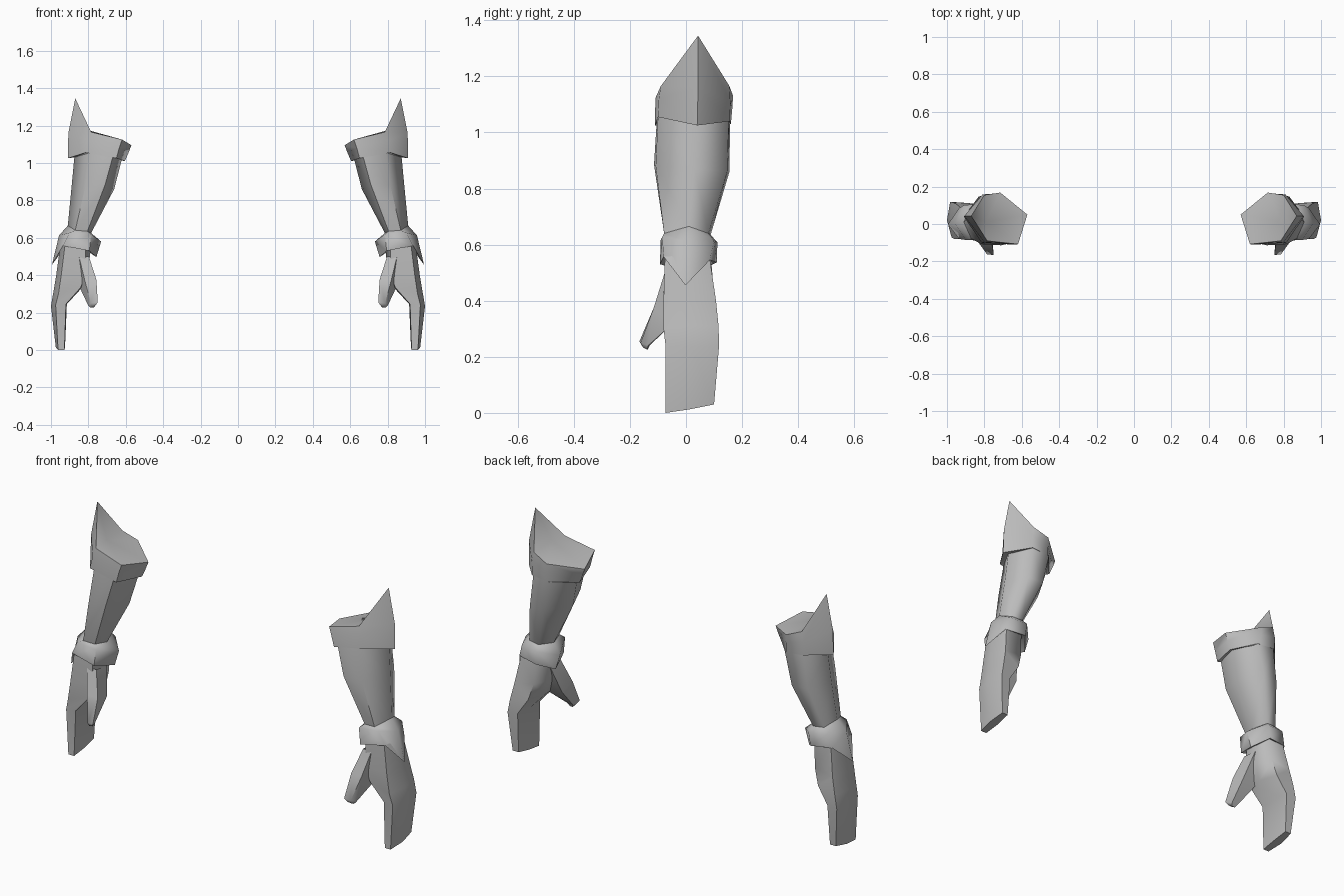
import bpy
import bmesh
import math

cube = bpy.data.objects.get("Cube")
if cube:
    bpy.data.objects.remove(cube, do_unlink=True)

grey = bpy.data.materials.new("plain grey")
grey.use_nodes = True
grey.diffuse_color = (0.5, 0.5, 0.5, 1)
grey.node_tree.nodes["Principled BSDF"].inputs["Base Color"].default_value = (0.5, 0.5, 0.5, 1)


def loft(name, rings, peak=None, close_end=False, angle=65):
    """Skin rings from top to bottom, then mirror the part to the other arm."""
    bm = bmesh.new()
    loops = [[bm.verts.new(p) for p in ring] for ring in rings]
    n = len(rings[0])
    for a, b in zip(loops, loops[1:]):
        for i in range(n):
            j = (i + 1) % n
            bm.faces.new((a[i], b[i], b[j], a[j]))
    if peak:
        top = bm.verts.new(peak)
        for i in range(n):
            bm.faces.new((loops[0][i], loops[0][(i + 1) % n], top))
    if close_end:
        bm.faces.new(loops[-1][::-1])
    mesh = bpy.data.meshes.new(name)
    bm.to_mesh(mesh)
    bm.free()
    mesh.materials.append(grey)
    obj = bpy.data.objects.new(name, mesh)
    bpy.context.collection.objects.link(obj)
    bpy.ops.object.select_all(action='DESELECT')
    obj.select_set(True)
    bpy.context.view_layer.objects.active = obj
    bpy.ops.object.shade_smooth_by_angle(angle=math.radians(angle))
    obj.modifiers.new("other arm", 'MIRROR').use_mirror_merge = False
    return obj


# Ring order: inner, front inner, front outer, outer, back outer, back inner
# Elbow cuff with its pointed outer side
cuff_low = [(.605, .045, 1.01), (.65, -.11, 1.025), (.815, -.1, 1.055),
            (.91, .04, 1.025), (.81, .157, 1.04), (.71, .16, 1.03)]
loft("elbow_cuff", [
    [(.57, .05, 1.095), (.62, -.108, 1.125), (.785, -.09, 1.165),
     (.87, .043, 1.345), (.80, .155, 1.165), (.715, .168, 1.13)],
    [(.585, .048, 1.055), (.635, -.11, 1.08), (.80, -.097, 1.12),
     (.907, .043, 1.16), (.81, .158, 1.11), (.713, .165, 1.085)],
    cuff_low], peak=(.79, .01, 1.172))

# Forearm, starting under the elbow cuff
wrist = [(.785, .005, .625), (.805, -.07, .635), (.87, -.078, .64),
         (.91, .01, .665), (.88, .08, .64), (.82, .088, .635)]
loft("forearm", [
    cuff_low,
    [(.622, .04, 1.015), (.67, -.105, 1.03), (.79, -.1, 1.055),
     (.875, .04, 1.03), (.805, .152, 1.042), (.70, .157, 1.033)],
    [(.662, .02, .86), (.71, -.114, .885), (.815, -.108, .88),
     (.89, .03, .87), (.83, .147, .86), (.74, .155, .86)],
    wrist])

# Wrist cuff with a downward point on the outer side
wrist_low = [(.757, .03, .497), (.795, -.093, .53), (.935, -.08, .557),
             (.995, -.002, .455), (.935, .085, .545), (.82, .11, .537)]
loft("wrist_cuff", [
    wrist,
    [(.732, .03, .58), (.785, -.09, .618), (.90, -.085, .627),
     (.957, 0, .612), (.91, .10, .615), (.81, .112, .608)],
    wrist_low])

# Mitten hand with closed fingers
loft("hand", [
    wrist_low,
    [(.79, .01, .52), (.815, -.075, .545), (.925, -.075, .56),
     (.95, 0, .56), (.925, .085, .55), (.83, .09, .545)],
    [(.80, .01, .42), (.815, -.08, .42), (.945, -.08, .40),
     (.972, .01, .40), (.95, .107, .40), (.84, .10, .42)],
    [(.832, .01, .335), (.84, -.075, .335), (.96, -.08, .30),
     (.987, .015, .31), (.97, .116, .31), (.865, .11, .335)],
    [(.915, .02, .245), (.92, -.07, .245), (.975, -.073, .24),
     (1.0, .02, .235), (.983, .118, .24), (.925, .115, .245)],
    [(.925, .015, .013), (.928, -.073, 0), (.962, -.073, 0),
     (.974, .015, .013), (.965, .10, .03), (.93, .10, .03)]], close_end=True)

# Thumb pointing down and forward
loft("thumb", [
    [(.797, -.07, .50), (.85, -.076, .50), (.86, .01, .46), (.795, .02, .49)],
    [(.757, -.115, .375), (.82, -.115, .375), (.842, -.04, .325), (.762, -.03, .35)],
    [(.75, -.166, .255), (.786, -.162, .25), (.802, -.135, .24), (.765, -.13, .24)],
    [(.764, -.155, .236), (.782, -.152, .232), (.79, -.138, .226), (.772, -.136, .226)]],
    close_end=True)
